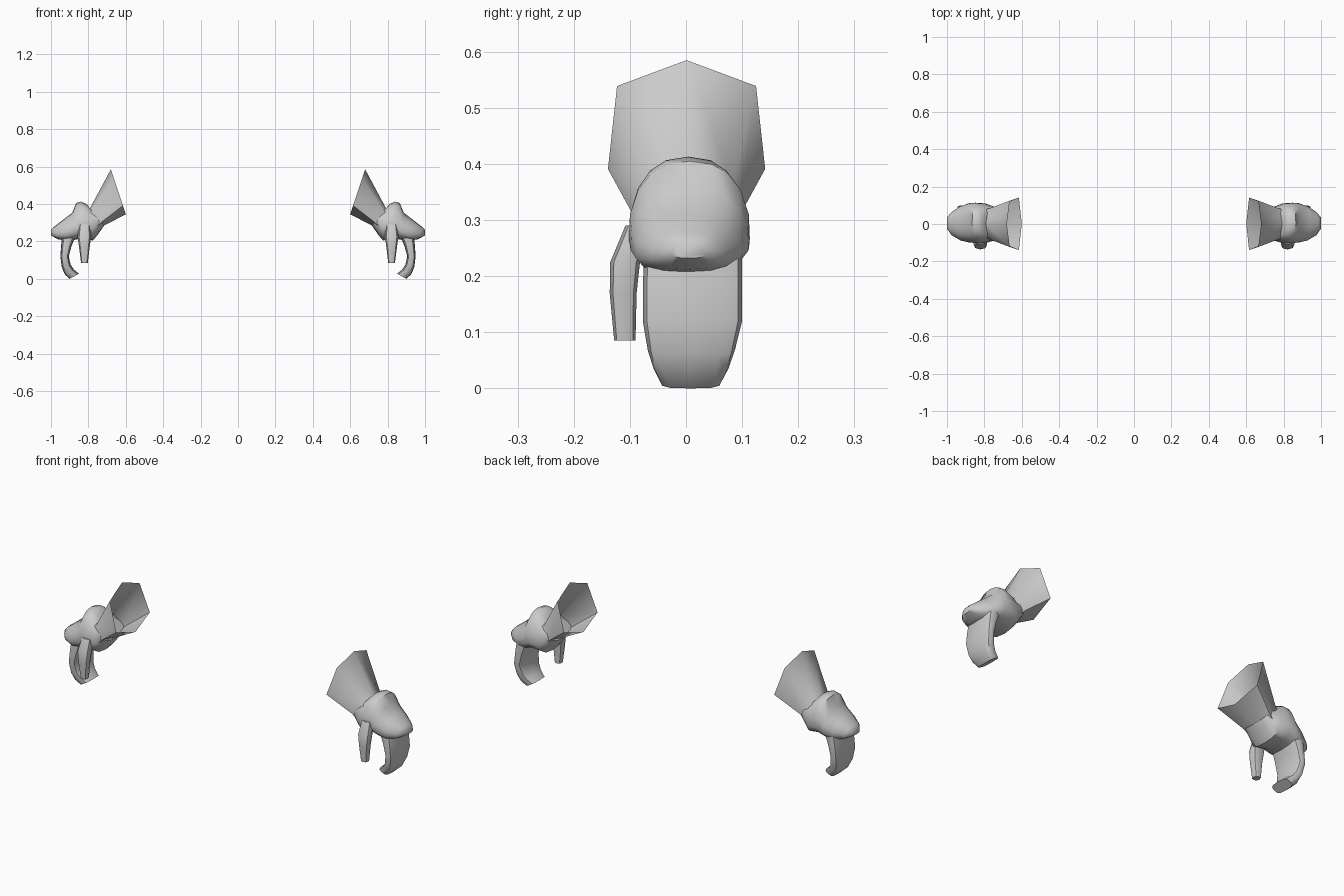
import bpy, bmesh, math

if "Cube" in bpy.data.objects:
    bpy.data.objects.remove(bpy.data.objects["Cube"])

grey = bpy.data.materials.new("plain_grey")
grey.diffuse_color = (0.6, 0.6, 0.6, 1)
grey.use_nodes = True
grey.node_tree.nodes["Principled BSDF"].inputs["Base Color"].default_value = grey.diffuse_color


def power(v, p):
    return math.copysign(abs(v) ** p, v)


def loft(name, rings, sides, side, square=0.8, taper=0.0, caps=(True, True), angle=50):
    """Skin rings given as (top x, top z, bottom x, bottom z, y min, y max)."""
    bm = bmesh.new()
    loops = []
    for tx, tz, bx, bz, y0, y1 in rings:
        loop = []
        for i in range(sides):
            a = 2 * math.pi * i / sides
            c, s = power(math.cos(a), square), power(math.sin(a), square)
            x = (tx + bx) / 2 + c * (tx - bx) / 2
            z = (tz + bz) / 2 + c * (tz - bz) / 2
            y = (y0 + y1) / 2 + s * (y1 - y0) / 2 * (1 - taper * c)
            loop.append(bm.verts.new((side * x, y, z)))
        loops.append(loop)
    for a, b in zip(loops, loops[1:]):
        for i in range(sides):
            j = (i + 1) % sides
            bm.faces.new((a[i], a[j], b[j], b[i]))
    if caps[0]:
        bm.faces.new(loops[0])
    if caps[1]:
        bm.faces.new(loops[-1])
    bmesh.ops.recalc_face_normals(bm, faces=bm.faces)
    # open tubes: make the wall face away from the tube axis
    if not all(caps):
        f = bm.faces[:][0]
        f.normal_update()
        mid = sum((v.co for v in loops[0]), loops[0][0].co * 0) / sides
        if f.normal.dot(f.calc_center_median() - mid) < 0:
            bmesh.ops.reverse_faces(bm, faces=bm.faces)
    me = bpy.data.meshes.new(name)
    bm.to_mesh(me)
    bm.free()
    me.materials.append(grey)
    ob = bpy.data.objects.new(name, me)
    bpy.context.collection.objects.link(ob)
    bpy.ops.object.select_all(action='DESELECT')
    ob.select_set(True)
    bpy.context.view_layer.objects.active = ob
    bpy.ops.object.shade_smooth_by_angle(angle=math.radians(angle))


# flared six-sided cuff, open at the wide end
cuff = [(.68, .585, .60, .345, -.145, .147),
        (.79, .38, .715, .285, -.095, .097),
        (.82, .37, .755, .24, -.085, .09)]

# back of the hand with a knuckle hump, narrowing to the front edge
hand = [(.785, .37, .715, .285, -.085, .088),
        (.81, .40, .75, .235, -.092, .097),
        (.84, .413, .775, .205, -.10, .108),
        (.865, .405, .84, .215, -.10, .112),
        (.885, .355, .88, .207, -.097, .11),
        (.94, .312, .915, .203, -.088, .095),
        (.985, .277, .965, .212, -.06, .065),
        (1.0, .262, 1.0, .232, -.025, .035)]

# fingers joined in one curled slab
fingers = [(.94, .235, .87, .225, -.075, .10),
           (.945, .185, .89, .175, -.077, .10),
           (.95, .12, .905, .12, -.077, .10),
           (.942, .06, .895, .075, -.068, .087),
           (.925, .022, .878, .05, -.058, .076),
           (.90, .0, .85, .027, -.047, .064)]

# short hanging thumb
thumb = [(.85, .29, .79, .29, -.108, -.06),
         (.858, .225, .785, .225, -.135, -.082),
         (.85, .17, .793, .17, -.136, -.088),
         (.839, .085, .803, .085, -.128, -.09)]

for label, side in (("left", -1), ("right", 1)):
    loft(label + "_cuff", cuff, 6, side, .7, .1, (False, False), 65)
    loft(label + "_hand", hand, 16, side, .8, .18)
    loft(label + "_fingers", fingers, 12, side, .6)
    loft(label + "_thumb", thumb, 8, side, .8)
